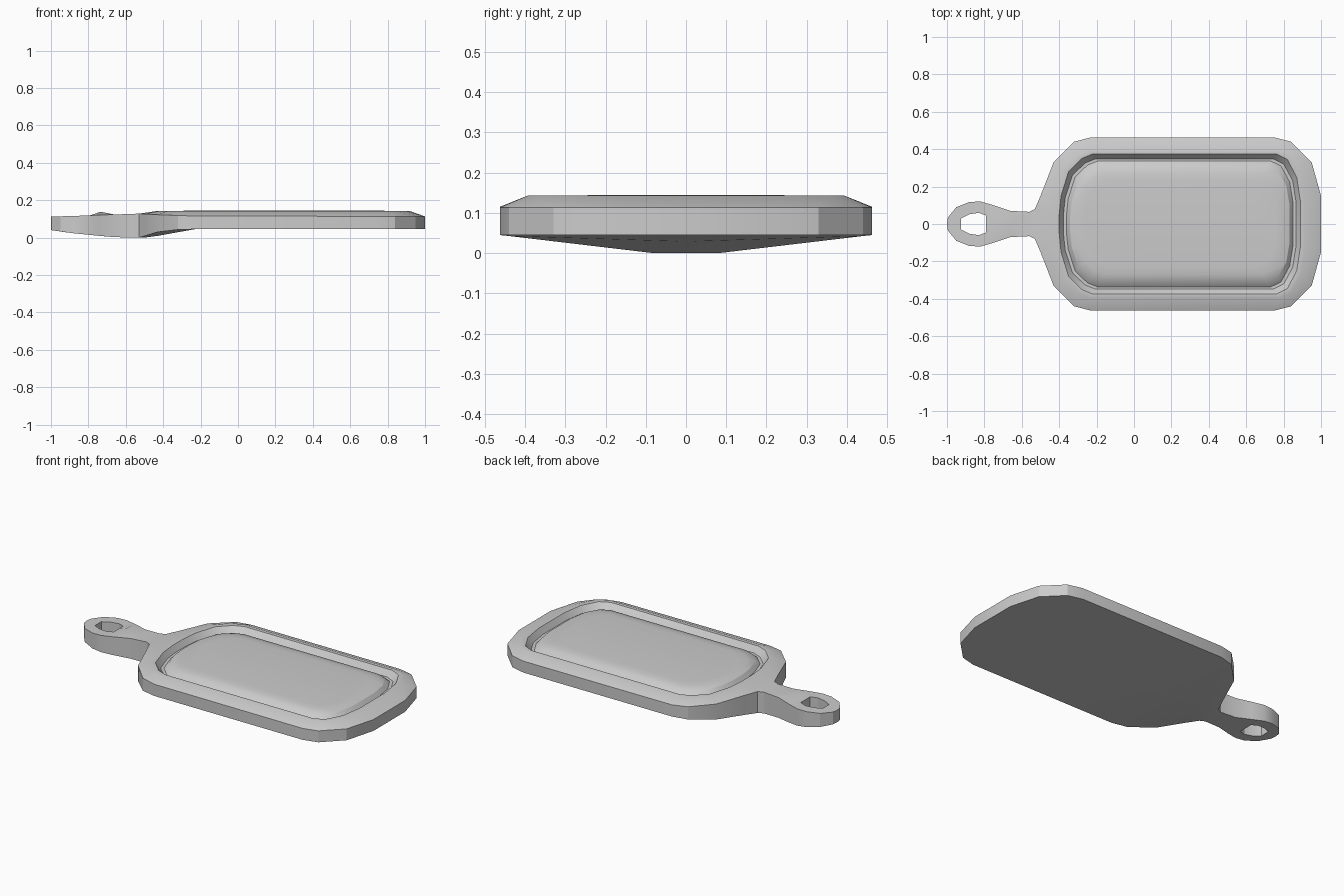
import bpy, bmesh

cube = bpy.data.objects.get("Cube")
if cube:
    bpy.data.objects.remove(cube, do_unlink=True)

mat = bpy.data.materials.new("plain grey")
mat.use_nodes = True
GREY = (0.6, 0.6, 0.6, 1)
mat.diffuse_color = GREY
mat.node_tree.nodes["Principled BSDF"].inputs["Base Color"].default_value = GREY

bm = bmesh.new()
cache = {}


def vert(co):
    key = tuple(round(c, 4) for c in co)
    if key not in cache:
        cache[key] = bm.verts.new(key)
    return cache[key]


def skin(a, b):
    """Bridge two rows of points, collapsing repeated corners."""
    for i in range(len(a) - 1):
        corners = [vert(p) for p in (a[i], a[i + 1], b[i + 1], b[i])]
        corners = list(dict.fromkeys(corners))
        if len(corners) > 2:
            bm.faces.new(corners)


def lerp_table(x, table):
    for (x0, z0), (x1, z1) in zip(table, table[1:]):
        if x <= x1:
            return z0 + (z1 - z0) * max(0, x - x0) / (x1 - x0)
    return table[-1][1]


def keel(x):
    return lerp_table(x, [(-1, .04), (-.9, .025), (-.68, .003), (-.6, 0),
                          (-.48, 0), (-.23, .045), (1, .045)])


def edge_top(x):
    return lerp_table(x, [(-1, .112), (-.8, .118), (-.53, .128),
                          (-.43, .122), (-.23, .115), (1, .113)])


def under(x, y):
    if x <= -.53:
        return keel(x)
    return min(.045, .045 * max(0, y - .08) / .38) if x < -.23 else .045


# Half outline of the board, from the far end round to the neck
outline = [(1, 0), (1, .15), (.95, .33), (.84, .44), (.75, .463), (-.23, .463),
           (-.32, .44), (-.43, .33), (-.5, .15), (-.53, .08), (-.53, 0)]
# Half outline of the juice groove
groove = [(.89, 0), (.89, .12), (.87, .25), (.82, .345), (.76, .375), (-.22, .375),
          (-.28, .35), (-.35, .28), (-.39, .15), (-.4, .05), (-.4, 0)]


def ring(sx, sy, z):
    return [(.245 + (x - .245) * sx, y * sy, z) for x, y in groove]


bottom = [(x, y, under(x, y)) for x, y in outline]
top = [(x, y, edge_top(x)) for x, y in outline]
skin([(x, 0, keel(x)) for x, y in outline], bottom)
skin(bottom[:-1], top[:-1])

# Rim, groove and raised cutting surface
rows = [top, ring(1.04, 1.05, .143), ring(1, 1, .142), ring(.965, .93, .108),
        ring(.94, .9, .108), ring(.91, .83, .132), ring(.86, .72, .142),
        ring(.8, .62, .145), ring(.8, 0, .145)]
for a, b in zip(rows, rows[1:]):
    skin(a, b)

# Handle: outer edge paired with the centre line, then with the hanging hole
outer = [(-.53, .08), (-.56, .065), (-.66, .07), (-.75, .1), (-.75, .1),
         (-.82, .12), (-.88, .118), (-.95, .09), (-.995, .035), (-1, 0)]
inner = [(-.53, 0), (-.56, 0), (-.66, 0), (-.735, 0), (-.79, 0),
         (-.79, .045), (-.83, .06), (-.88, .052), (-.925, .03), (-.925, 0)]
HOLE = 4
out_low = [(x, y, keel(x)) for x, y in outer]
out_high = [(x, y, edge_top(x)) for x, y in outer]
in_low = [(x, y, keel(x)) for x, y in inner]
in_high = [(x, y, .138 if x == -.735 else edge_top(x)) for x, y in inner]
skin(in_low, out_low)
skin(out_low, out_high)
skin(out_high, in_high)
skin(in_high[HOLE:], in_low[HOLE:])

# Mirror the half across the long axis and close the seam
bmesh.ops.mirror(bm, geom=bm.verts[:] + bm.edges[:] + bm.faces[:],
                 axis='Y', merge_dist=.0005)
bmesh.ops.remove_doubles(bm, verts=bm.verts[:], dist=.0005)
bmesh.ops.recalc_face_normals(bm, faces=bm.faces[:])

mesh = bpy.data.meshes.new("serving_board")
bm.to_mesh(mesh)
bm.free()
mesh.materials.append(mat)
board = bpy.data.objects.new("serving_board", mesh)
bpy.context.collection.objects.link(board)
for ob in bpy.context.selected_objects:
    ob.select_set(False)
board.select_set(True)
bpy.context.view_layer.objects.active = board
bpy.ops.object.shade_smooth_by_angle(angle=.5)
